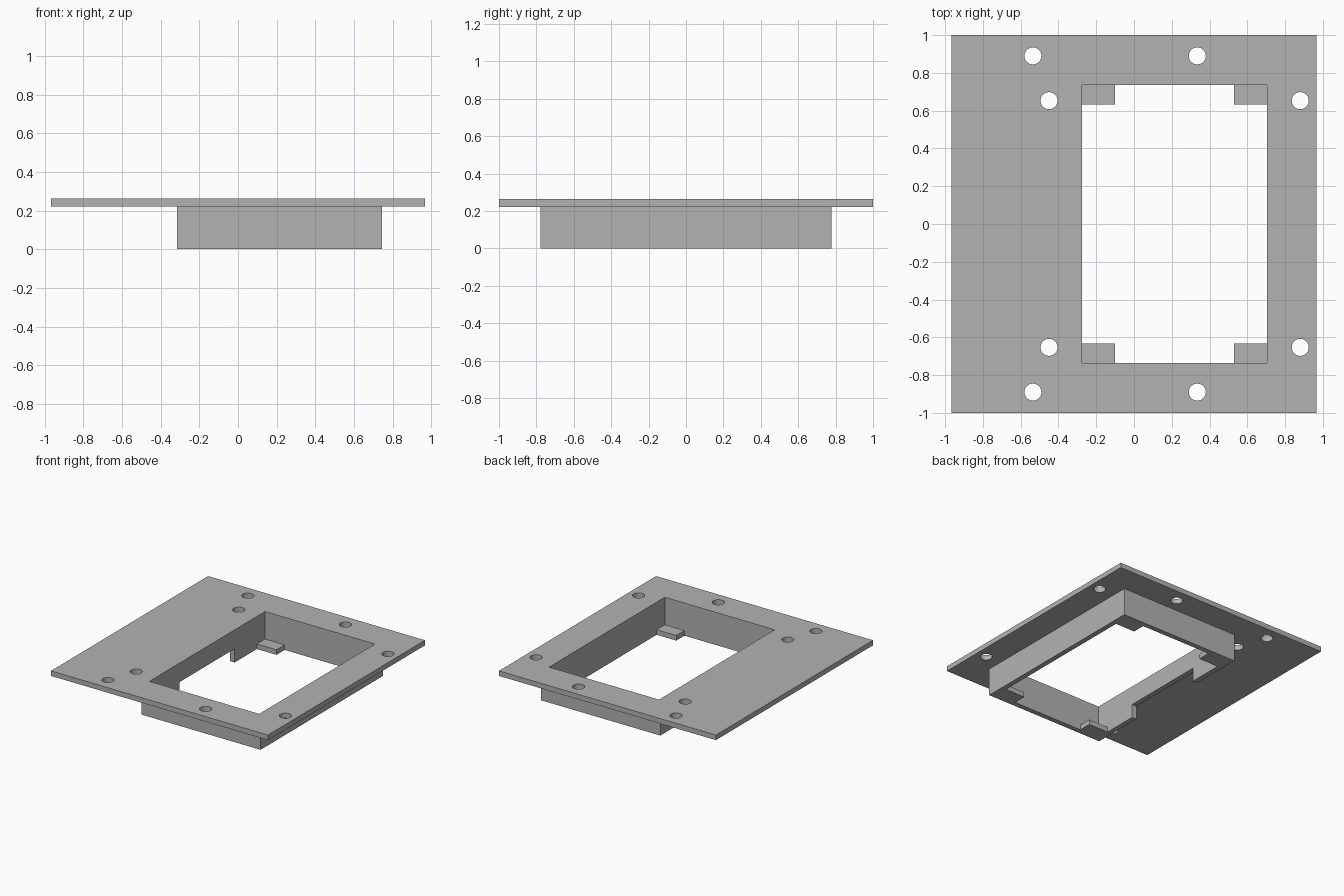
import bpy
import bmesh
from math import radians
from mathutils import Matrix, Vector

cube = bpy.data.objects.get("Cube")
if cube:
    bpy.data.objects.remove(cube, do_unlink=True)

grey = bpy.data.materials.new("plain grey")
grey.use_nodes = True
grey.diffuse_color = (0.45, 0.45, 0.45, 1)
grey.node_tree.nodes["Principled BSDF"].inputs["Base Color"].default_value = grey.diffuse_color

# Main levels and the window outline
PLATE_BOTTOM, PLATE_TOP = 0.222, 0.263
WIN_LEFT, WIN_RIGHT, WIN_Y = -0.275, 0.705, 0.737
WALL = 0.041


def add_box(bm, low, high):
    low, high = Vector(low), Vector(high)
    place = Matrix.Translation((low + high) / 2) @ Matrix.Diagonal((*(high - low), 1))
    bmesh.ops.create_cube(bm, size=1, matrix=place)


def add_hole(bm, x, y, radius=0.045):
    bmesh.ops.create_cone(bm, cap_ends=True, segments=48, radius1=radius, radius2=radius,
                          depth=0.3, matrix=Matrix.Translation((x, y, PLATE_TOP)))


def make_object(name, bm):
    mesh = bpy.data.meshes.new(name)
    bm.to_mesh(mesh)
    bm.free()
    mesh.materials.append(grey)
    obj = bpy.data.objects.new(name, mesh)
    bpy.context.collection.objects.link(obj)
    return obj


def cut(obj, cutter_bm):
    cutter = make_object(obj.name + "_cutter", cutter_bm)
    cutter.hide_render = True
    mod = obj.modifiers.new("cut", "BOOLEAN")
    mod.operation, mod.solver, mod.object = "DIFFERENCE", "EXACT", cutter
    bpy.ops.object.select_all(action="DESELECT")
    bpy.context.view_layer.objects.active = obj
    obj.select_set(True)
    bpy.ops.object.modifier_apply(modifier=mod.name)
    bpy.data.objects.remove(cutter, do_unlink=True)
    bpy.ops.object.shade_smooth_by_angle(angle=radians(30))


# Flat mounting plate with the window and eight screw holes
bm = bmesh.new()
add_box(bm, (-0.967, -1, PLATE_BOTTOM), (0.967, 1, PLATE_TOP))
plate = make_object("mounting_plate", bm)
bm = bmesh.new()
add_box(bm, (WIN_LEFT, -WIN_Y, 0), (WIN_RIGHT, WIN_Y, 0.5))
for side in (-1, 1):
    for x, y in ((-0.535, 0.89), (0.335, 0.89), (-0.45, 0.653), (0.88, 0.653)):
        add_hole(bm, x, y * side)
cut(plate, bm)

# Collar below the window, with a cable notch in one long wall
bm = bmesh.new()
add_box(bm, (WIN_LEFT - WALL, -WIN_Y - WALL, 0), (WIN_RIGHT + WALL, WIN_Y + WALL, PLATE_BOTTOM))
collar = make_object("window_collar", bm)
bm = bmesh.new()
add_box(bm, (WIN_LEFT, -WIN_Y, -0.1), (WIN_RIGHT, WIN_Y, 0.5))
cut(collar, bm)
bm = bmesh.new()
add_box(bm, (WIN_LEFT - 0.1, -0.35, -0.1), (WIN_LEFT + 0.1, 0.35, 0.11))
cut(collar, bm)

# Small support tabs in the four lower corners
TAB_X, TAB_Y, TAB_Z = 0.175, 0.104, 0.041
for side_name, x in (("right", WIN_LEFT), ("left", WIN_RIGHT - TAB_X)):
    for end_name, y in (("front", -WIN_Y), ("back", WIN_Y - TAB_Y)):
        bm = bmesh.new()
        add_box(bm, (x, y, 0), (x + TAB_X, y + TAB_Y, TAB_Z))
        make_object(f"{end_name}_{side_name}_tab", bm)
